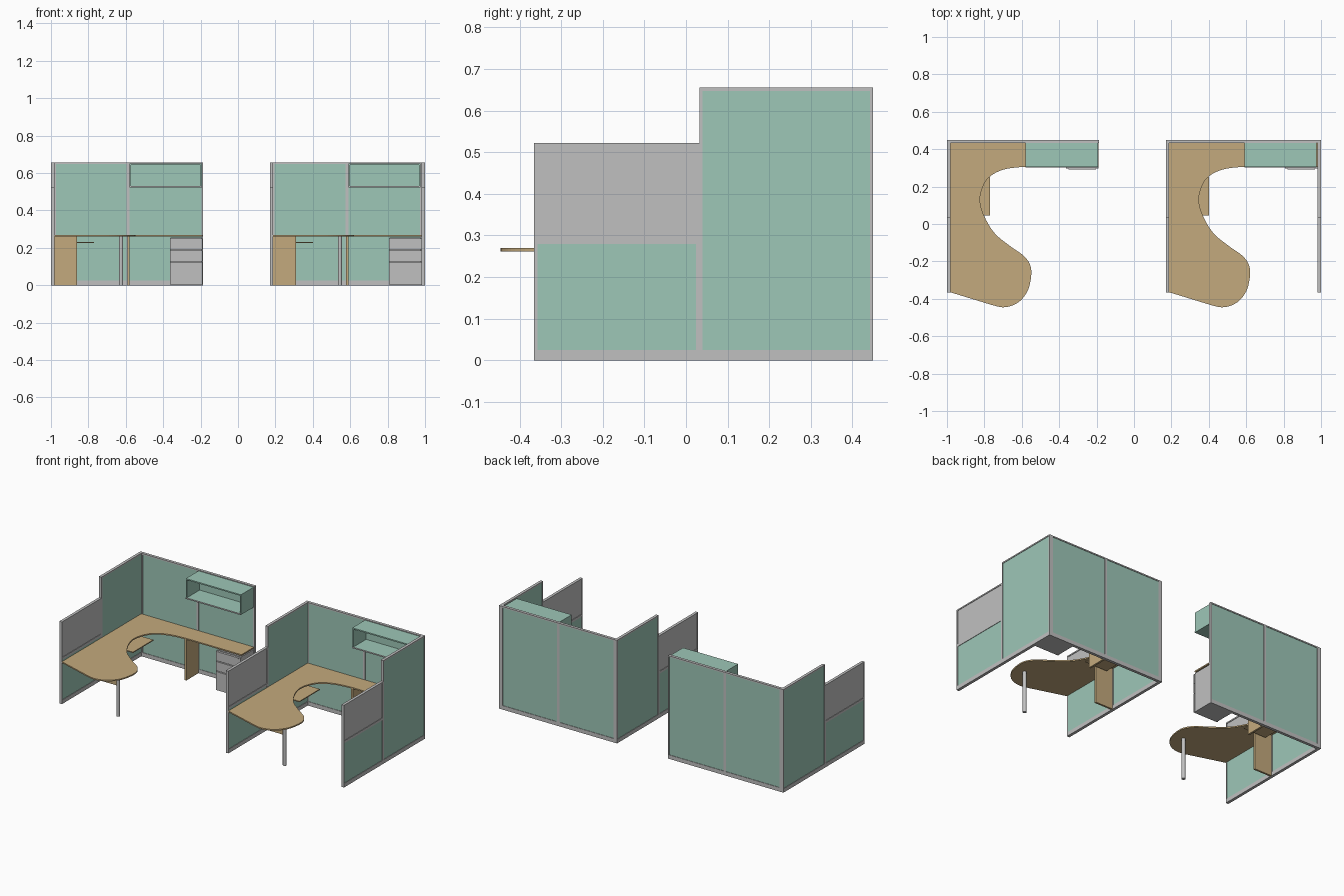
import bpy
import bmesh
from mathutils import Vector

if "Cube" in bpy.data.objects:
    bpy.data.objects.remove(bpy.data.objects["Cube"], do_unlink=True)


def make_material(name, rgb):
    mat = bpy.data.materials.new(name)
    mat.use_nodes = True
    color = (*rgb, 1)
    mat.diffuse_color = color
    mat.node_tree.nodes["Principled BSDF"].inputs["Base Color"].default_value = color
    return mat


FABRIC = make_material("sage fabric", (0.34, 0.57, 0.475))
METAL = make_material("light grey metal", (0.53, 0.53, 0.53))
WOOD = make_material("tan laminate", (0.55, 0.40, 0.205))

THICK = 0.018      # wall thickness
FRONT, MID, BACK = -0.365, 0.032, 0.45
TALL, LOW = 0.655, 0.522
BASE, EDGE = 0.025, 0.008
DESK_TOP, DESK_UNDER = 0.27, 0.262


def finish(bm, name, mat):
    bmesh.ops.recalc_face_normals(bm, faces=bm.faces)
    mesh = bpy.data.meshes.new(name)
    bm.to_mesh(mesh)
    bm.free()
    mesh.materials.append(mat)
    obj = bpy.data.objects.new(name, mesh)
    bpy.context.collection.objects.link(obj)
    return obj


def boxes(name, mat, spans):
    """One object from several (x span, y span, z span) blocks."""
    bm = bmesh.new()
    for span in spans:
        verts = bmesh.ops.create_cube(bm, size=1)["verts"]
        for v in verts:
            v.co = Vector([(lo + hi) / 2 + c * (hi - lo) for c, (lo, hi) in zip(v.co, span)])
    return finish(bm, name, mat)


def wall(name, axis, at, start, end, height, rail=None):
    """Framed panel running along an axis; a rail splits it into fabric and a grey screen."""
    def block(along, up, inset=0.0):
        across = (at + inset, at + THICK - inset)
        return (along, across, up) if axis == "x" else (across, along, up)

    inner = (start + EDGE, end - EDGE)
    frame = [block((start, inner[0]), (0, height)),
             block((inner[1], end), (0, height)),
             block(inner, (0, BASE)),
             block(inner, (height - EDGE, height))]
    fabric_top = height - EDGE
    if rail:
        frame.append(block(inner, rail))
        fabric_top = rail[0]
        boxes(name + "_screen", METAL, [block(inner, (rail[1], height - EDGE), 0.003)])
    boxes(name + "_frame", METAL, frame)
    boxes(name + "_fabric", FABRIC, [block(inner, (BASE, fabric_top), 0.003)])


def side_walls(name, x):
    wall(name + "_tall_wall", "y", x, MID, BACK, TALL)
    wall(name + "_low_wall", "y", x, FRONT, MID, LOW, rail=(0.28, 0.295))


def smooth_path(points, steps=5):
    """Catmull-Rom curve through the inner points."""
    path = []
    for a, b, c, d in zip(points, points[1:], points[2:], points[3:]):
        for i in range(steps):
            t = i / steps
            path.append(0.5 * (2 * b + (c - a) * t + (2 * a - 5 * b + 4 * c - d) * t ** 2
                               + (3 * b - a - 3 * c + d) * t ** 3))
    path.append(points[-2])
    return path


# Free edge of the worktop, from the storage end round to the rounded peninsula
CURVE = [(-0.46, 0.306), (-0.58, 0.306), (-0.70, 0.29), (-0.78, 0.245), (-0.818, 0.17),
         (-0.82, 0.10), (-0.79, 0.02), (-0.74, -0.055), (-0.66, -0.12), (-0.59, -0.17),
         (-0.555, -0.22), (-0.55, -0.28), (-0.57, -0.36), (-0.62, -0.42), (-0.69, -0.445),
         (-0.76, -0.433), (-0.87, -0.40)]


def worktop(name, dx):
    outline = [Vector(p) for p in ((-0.982, FRONT), (-0.982, BACK - THICK),
                                   (-0.19, BACK - THICK), (-0.19, 0.306))]
    outline += smooth_path([Vector(p) for p in CURVE])
    bm = bmesh.new()
    face = bm.faces.new([bm.verts.new((p.x + dx, p.y, DESK_UNDER)) for p in outline])
    new = bmesh.ops.extrude_face_region(bm, geom=[face])["geom"]
    for v in new:
        if isinstance(v, bmesh.types.BMVert):
            v.co.z = DESK_TOP
    finish(bm, name, WOOD)


def cylinder(name, mat, x, y, radius, low, high):
    bm = bmesh.new()
    bmesh.ops.create_cone(bm, cap_ends=True, segments=20, radius1=radius,
                          radius2=radius, depth=high - low)
    bmesh.ops.translate(bm, verts=bm.verts, vec=(x, y, (low + high) / 2))
    obj = finish(bm, name, mat)
    for poly in obj.data.polygons:
        poly.use_smooth = abs(poly.normal.z) < 0.5


def workstation(name, dx):
    def span(lo, hi):
        return (lo + dx, hi + dx)

    inside = BACK - THICK

    # Walls
    side_walls(name + "_side", -1 + dx)
    left, middle, right = -1 + THICK + dx, -0.587 + dx, -0.188 + dx
    wall(name + "_back_wall_a", "x", inside, left, middle, TALL)
    wall(name + "_back_wall_b", "x", inside, middle, right, TALL)

    # Worktop and its supports
    worktop(name + "_worktop", dx)
    boxes(name + "_end_gable", WOOD, [(span(-0.982, -0.86), (0.025, 0.037), (0, DESK_UNDER))])
    boxes(name + "_middle_gable", WOOD, [(span(-0.592, -0.58), (0.31, inside), (0, DESK_UNDER))])
    cylinder(name + "_leg", METAL, -0.625 + dx, -0.31, 0.011, 0, DESK_UNDER)
    boxes(name + "_keyboard_tray", WOOD, [(span(-0.93, -0.77), (0.045, 0.25), (0.225, 0.231))])
    boxes(name + "_tray_slide", METAL, [(span(-0.90, -0.87), (0.12, 0.17), (0.231, DESK_UNDER))])

    # Drawer pedestal
    boxes(name + "_pedestal", METAL, [(span(-0.36, -0.192), (0.306, inside), (0.004, 0.255))])
    drawers = [(0.004, 0.123), (0.127, 0.187), (0.191, 0.251)]
    boxes(name + "_drawer_fronts", METAL,
          [(span(-0.363, -0.19), (0.296, 0.306), z) for z in drawers])
    boxes(name + "_drawer_pulls", METAL,
          [(span(-0.35, -0.203), (0.292, 0.296), (top - 0.006, top)) for _, top in drawers])

    # Open overhead shelf
    x0, x1, y0 = -0.58, -0.193, 0.305
    z0, z1, t = 0.522, 0.65, 0.008
    boxes(name + "_overhead_shelf", FABRIC, [
        (span(x0, x1), (y0, inside), (z1 - t, z1)),
        (span(x0, x1), (y0, inside), (z0, z0 + t)),
        (span(x0, x0 + t), (y0, inside), (z0 + t, z1 - t)),
        (span(x1 - t, x1), (y0, inside), (z0 + t, z1 - t))])
    boxes(name + "_shelf_trim", METAL, [(span(x0, x1), (y0 - 0.003, y0), (z0, z0 + t))])


workstation("first", 0)
workstation("second", 1.17)
side_walls("end", 1 - THICK)
